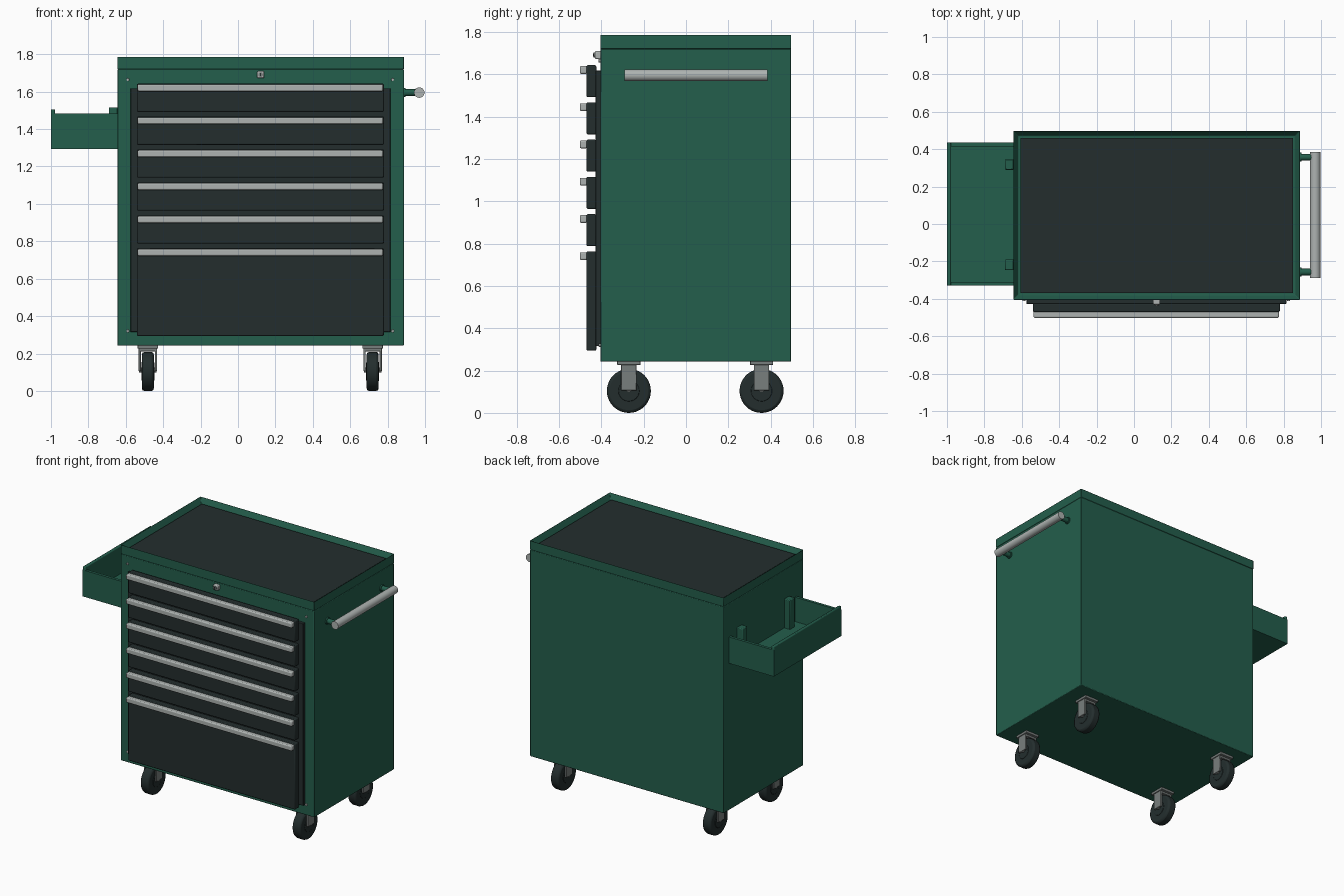
import bpy, bmesh, math
from mathutils import Matrix

if "Cube" in bpy.data.objects:
    bpy.data.objects.remove(bpy.data.objects["Cube"])


def material(name, rgb):
    m = bpy.data.materials.new(name)
    m.diffuse_color = (*rgb, 1)
    m.use_nodes = True
    m.node_tree.nodes["Principled BSDF"].inputs["Base Color"].default_value = m.diffuse_color
    return m


GREEN = material("cabinet green", (0.017, 0.112, 0.072))
DARK = material("charcoal", (0.017, 0.027, 0.027))
LIGHT = material("light metal", (0.42, 0.45, 0.44))
STEEL = material("caster steel", (0.19, 0.21, 0.205))


def finish(name, bm, mat, bevel=0.0, segments=2):
    me = bpy.data.meshes.new(name)
    bm.to_mesh(me)
    bm.free()
    me.materials.append(mat)
    ob = bpy.data.objects.new(name, me)
    bpy.context.collection.objects.link(ob)
    if bevel:
        mod = ob.modifiers.new("bevel", 'BEVEL')
        mod.width, mod.segments = bevel, segments
        mod.limit_method = 'ANGLE'
        mod.angle_limit = math.radians(40)
    bpy.ops.object.select_all(action='DESELECT')
    ob.select_set(True)
    bpy.context.view_layer.objects.active = ob
    bpy.ops.object.shade_smooth_by_angle(angle=math.radians(35))
    return ob


def add_box(bm, x, y, z):
    mid = [(a + b) / 2 for a, b in (x, y, z)]
    size = [b - a for a, b in (x, y, z)]
    bmesh.ops.create_cube(bm, size=1, matrix=Matrix.Translation(mid) @ Matrix.Diagonal((*size, 1)))


def box(name, x, y, z, mat, bevel=0.0):
    bm = bmesh.new()
    add_box(bm, x, y, z)
    return finish(name, bm, mat, bevel)


def cyl(name, centre, radius, length, axis, mat, bevel=0.0, sides=32):
    bm = bmesh.new()
    rot = {'x': Matrix.Rotation(math.pi / 2, 4, 'Y'), 'y': Matrix.Rotation(math.pi / 2, 4, 'X'),
           'z': Matrix.Identity(4)}[axis]
    bmesh.ops.create_cone(bm, cap_ends=True, segments=sides, radius1=radius, radius2=radius,
                          depth=length, matrix=Matrix.Translation(centre) @ rot)
    return finish(name, bm, mat, bevel)


# Cabinet body
X0, X1, Y0, Y1 = -0.645, 0.887, -0.405, 0.497
box("cabinet_body", (X0, X1), (Y0, Y1), (0.243, 1.72), GREEN, 0.004)

# Raised top rim: a block with its top inset and pushed down
bm = bmesh.new()
add_box(bm, (X0, X1), (Y0, Y1), (1.72, 1.787))
top = max(bm.faces, key=lambda f: f.calc_center_median().z)
bmesh.ops.inset_region(bm, faces=[top], thickness=0.036)
bmesh.ops.translate(bm, verts=top.verts[:], vec=(0, 0, -0.045))
finish("top_rim", bm, GREEN, 0.003)
box("top_mat", (X0 + 0.037, X1 - 0.037), (Y0 + 0.037, Y1 - 0.037), (1.735, 1.757), DARK)

# Drawer bay, drawers and pulls
box("drawer_bay_panel", (-0.575, 0.815), (-0.427, -0.40), (0.315, 1.618), DARK, 0.003)
for i in range(6):
    zt = 1.643 - 0.176 * i
    zb = zt - 0.151 if i < 5 else 0.294
    box(f"drawer_{i + 1}", (-0.54, 0.78), (-0.47, -0.424), (zb, zt), DARK, 0.006)
    box(f"drawer_pull_{i + 1}", (-0.537, 0.775), (-0.502, -0.466), (zt - 0.041, zt - 0.004), LIGHT, 0.007)

# Corner rivets
for x in (-0.589, 0.827):
    for z in (0.32, 1.664):
        cyl("rivet", (x, -0.407, z), 0.008, 0.012, 'y', LIGHT, 0.002, 12)

# Lock
box("lock_plate", (0.102, 0.14), (-0.43, -0.40), (1.672, 1.71), LIGHT, 0.006)
cyl("lock_barrel", (0.121, -0.43, 1.691), 0.012, 0.014, 'y', STEEL, 0, 20)
box("lock_keyhole", (0.118, 0.124), (-0.439, -0.43), (1.683, 1.699), DARK)

# Push handle on the right side
cyl("push_handle_bar", (0.969, 0.048, 1.595), 0.028, 0.676, 'x', LIGHT)
bar = bpy.context.object
bar.data.transform(Matrix.Translation((0.969, 0.048, 1.595)) @ Matrix.Rotation(math.pi / 2, 4, 'Z')
                   @ Matrix.Translation((-0.969, -0.048, -1.595)))
for y in (-0.257, 0.357):
    cyl("push_handle_bracket", (0.925, y, 1.595), 0.018, 0.085, 'x', GREEN, 0, 20)
    cyl("push_handle_flange", (0.89, y, 1.595), 0.024, 0.012, 'x', GREEN, 0, 20)

# Side tray on the left: floor, walls, taller outer wall, hanging hooks
T0, T1 = -0.33, 0.435
box("tray_floor", (-1.0, X0), (T0, T1), (1.293, 1.308), GREEN)
box("tray_front_wall", (-1.0, X0), (T0, T0 + 0.02), (1.293, 1.482), GREEN)
box("tray_back_wall", (-1.0, X0), (T1 - 0.02, T1), (1.293, 1.482), GREEN)
box("tray_outer_wall", (-1.0, -0.978), (T0, T1), (1.293, 1.506), GREEN, 0.006)
for y in (-0.218, 0.318):
    box("tray_hook", (-0.69, X0 + 0.002), (y - 0.028, y + 0.028), (1.295, 1.516), GREEN, 0.005)

# Casters
for x in (-0.482, 0.72):
    for y in (-0.27, 0.357):
        box("caster_plate", (x - 0.055, x + 0.055), (y - 0.055, y + 0.055), (0.226, 0.246), STEEL, 0.003)
        bm = bmesh.new()
        add_box(bm, (x - 0.048, x + 0.048), (y - 0.036, y + 0.036), (0.212, 0.228))
        for s in (-1, 1):
            a, b = sorted((x + s * 0.037, x + s * 0.049))
            add_box(bm, (a, b), (y - 0.036, y + 0.036), (0.106, 0.228))
        finish("caster_fork", bm, STEEL, 0.002)
        cyl("caster_wheel", (x, y, 0.104), 0.104, 0.064, 'x', DARK, 0.013, 40)
        cyl("caster_hub", (x, y, 0.104), 0.05, 0.069, 'x', DARK, 0.003, 24)
        cyl("caster_axle", (x, y, 0.112), 0.014, 0.092, 'x', STEEL, 0, 16)
